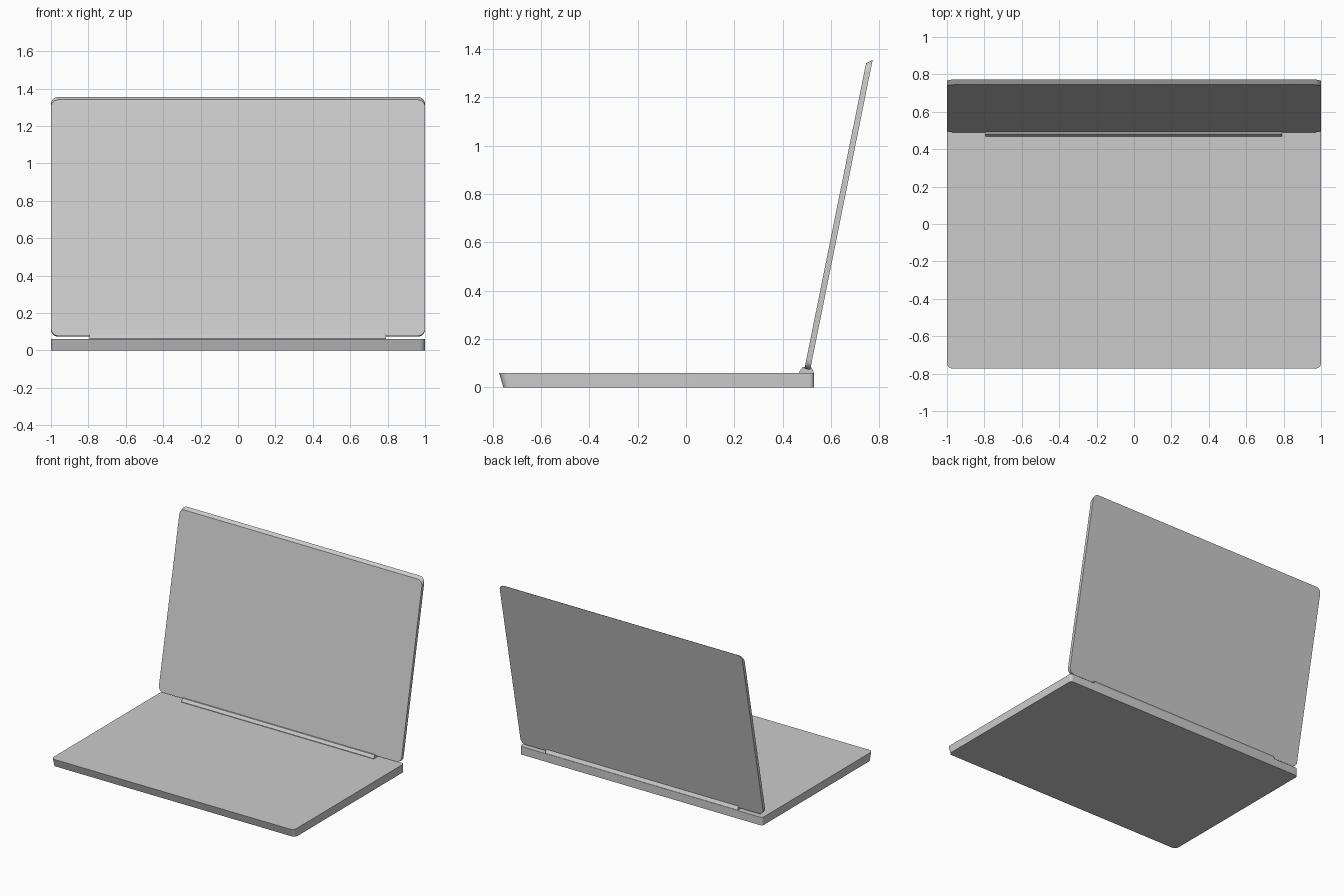
import bpy, bmesh, math
from mathutils import Matrix, Vector

if "Cube" in bpy.data.objects:
    bpy.data.objects.remove(bpy.data.objects["Cube"])


def outline(half_w, v0, v1, r0, r1, n=6):
    """Rounded rectangle in plan: radius r0 at the v0 edge, r1 at the v1 edge."""
    pts = []
    for sx, v, sv, r, start in ((1, v0, 1, r0, -90), (1, v1, -1, r1, 0),
                                (-1, v1, -1, r1, 90), (-1, v0, 1, r0, 180)):
        cx, cv = sx * (half_w - r), v + sv * r
        for i in range(n + 1):
            a = math.radians(start + 90 * i / n)
            pts.append((cx + r * math.cos(a), cv + r * math.sin(a)))
    return pts


def loft(name, low, high, matrix=Matrix()):
    """Closed solid between two matching loops of 3D points."""
    bm = bmesh.new()
    a = [bm.verts.new(matrix @ Vector(p)) for p in low]
    b = [bm.verts.new(matrix @ Vector(p)) for p in high]
    bm.faces.new(a[::-1])
    bm.faces.new(b)
    for i in range(len(a)):
        j = (i + 1) % len(a)
        bm.faces.new((a[i], a[j], b[j], b[i]))
    bmesh.ops.recalc_face_normals(bm, faces=bm.faces)
    mesh = bpy.data.meshes.new(name)
    bm.to_mesh(mesh)
    bm.free()
    obj = bpy.data.objects.new(name, mesh)
    bpy.context.collection.objects.link(obj)
    bpy.ops.object.select_all(action='DESELECT')
    obj.select_set(True)
    bpy.context.view_layer.objects.active = obj
    bpy.ops.object.shade_smooth_by_angle(angle=math.radians(30))
    return obj


def at(points, z):
    return [(x, y, z) for x, y in points]


# Keyboard base with an undercut front edge
loft("base",
     at(outline(1, -0.755, 0.53, 0.03, 0.02), 0),
     at(outline(1, -0.773, 0.53, 0.03, 0.02), 0.06))

# Screen lid, drawn flat (local z faces the user) and then tilted open
tilt = math.radians(90 - 11.4)
lid_matrix = Matrix.Translation((0, 0.49, 0.078)) @ Matrix.Rotation(tilt, 4, 'X')
loft("screen_lid",
     at(outline(1, 0, 1.308, 0.04, 0.04), -0.024),
     at(outline(1, 0, 1.288, 0.04, 0.04), 0),
     lid_matrix)

# Hinge bar running along the back of the base
profile = [(0.468, 0.058), (0.528, 0.058), (0.528, 0.066), (0.516, 0.086),
           (0.482, 0.084), (0.468, 0.064)]
loft("hinge_bar",
     [(-0.795, y, z) for y, z in profile],
     [(0.79, y, z) for y, z in profile])
